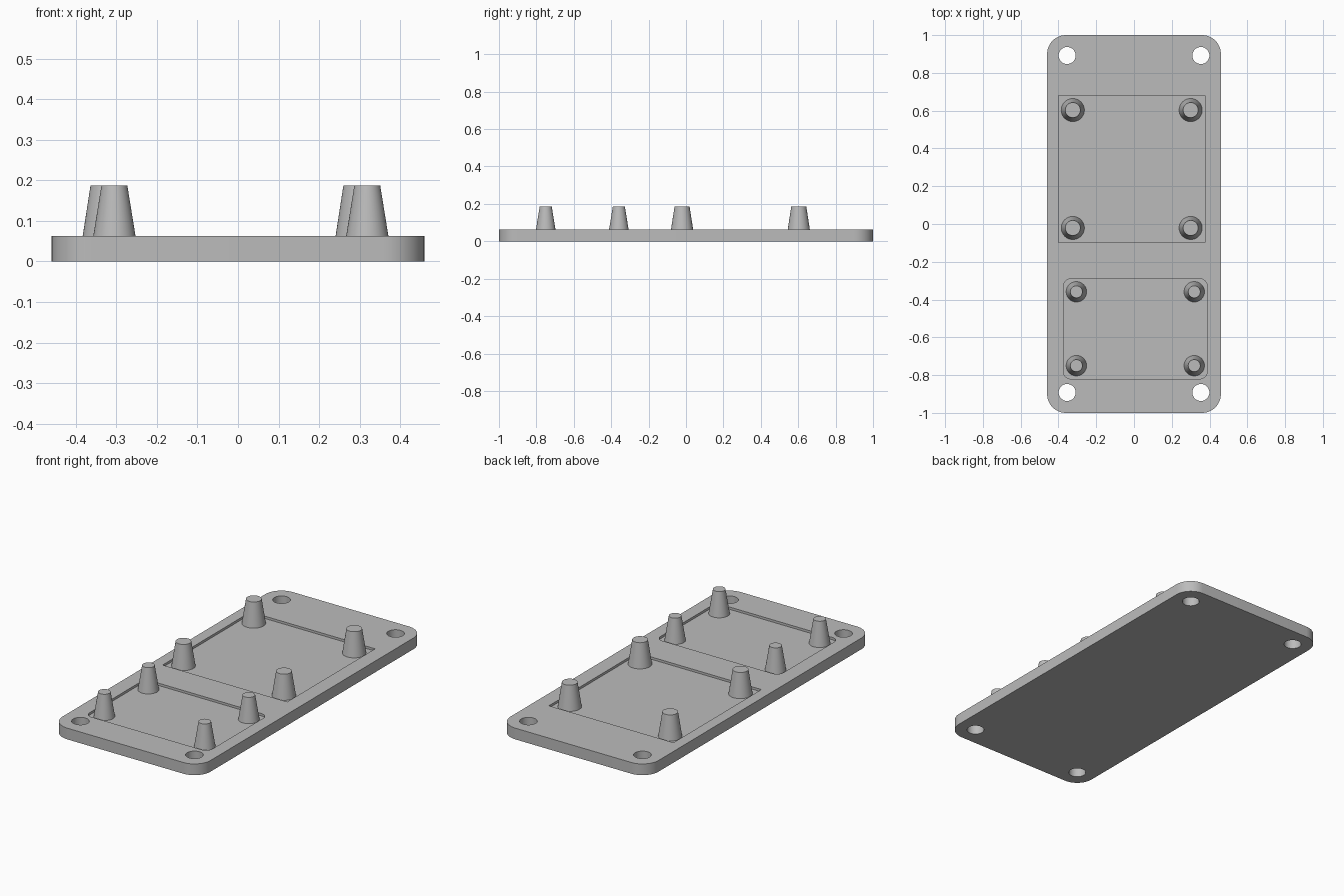
import bpy
import math

if "Cube" in bpy.data.objects:
    bpy.data.objects.remove(bpy.data.objects["Cube"], do_unlink=True)

TOP, FLOOR, PEG_TOP = 0.063, 0.05, 0.187

grey = bpy.data.materials.new("plain_grey")
grey.use_nodes = True
colour = (0.5, 0.5, 0.5, 1)
grey.diffuse_color = colour
grey.node_tree.nodes["Principled BSDF"].inputs["Base Color"].default_value = colour


def prism(name, outline, z0, z1):
    """Extrude a counter-clockwise outline between two heights."""
    n = len(outline)
    verts = [(x, y, z) for z in (z0, z1) for x, y in outline]
    faces = [list(range(n))[::-1], list(range(n, 2 * n))]
    faces += [[i, (i + 1) % n, (i + 1) % n + n, i + n] for i in range(n)]
    mesh = bpy.data.meshes.new(name)
    mesh.from_pydata(verts, [], faces)
    mesh.materials.append(grey)
    obj = bpy.data.objects.new(name, mesh)
    bpy.context.collection.objects.link(obj)
    return obj


def rounded_rect(cx, cy, hx, hy, r, steps=12):
    if r == 0:
        return [(cx + sx * hx, cy + sy * hy)
                for sx, sy in ((1, 1), (-1, 1), (-1, -1), (1, -1))]
    points = []
    for quarter, (sx, sy) in enumerate(((1, 1), (-1, 1), (-1, -1), (1, -1))):
        for k in range(steps + 1):
            a = (quarter + k / steps) * math.pi / 2
            points.append((cx + sx * (hx - r) + r * math.cos(a),
                           cy + sy * (hy - r) + r * math.sin(a)))
    return points


def circle(cx, cy, r, n=40):
    return [(cx + r * math.cos(i * math.tau / n), cy + r * math.sin(i * math.tau / n))
            for i in range(n)]


def activate(obj):
    bpy.ops.object.select_all(action='DESELECT')
    obj.select_set(True)
    bpy.context.view_layer.objects.active = obj


def cut(target, cutter):
    cutter.hide_render = True
    mod = target.modifiers.new("cut", 'BOOLEAN')
    mod.operation = 'DIFFERENCE'
    mod.solver = 'EXACT'
    mod.object = cutter
    activate(target)
    bpy.ops.object.modifier_apply(modifier=mod.name)
    bpy.data.objects.remove(cutter, do_unlink=True)


def smooth(obj):
    activate(obj)
    bpy.ops.object.shade_smooth_by_angle(angle=math.radians(30))


# Base plate with rounded corners
plate = prism("base_plate", rounded_rect(0, 0, 0.46, 1, 0.1), 0, TOP)

# Shallow board recesses: square one at the back, rounded one at the front
cut(plate, prism("back_recess", rounded_rect(-0.012, 0.291, 0.387, 0.39, 0), FLOOR, 0.1))
cut(plate, prism("front_recess", rounded_rect(0.007, -0.555, 0.381, 0.265, 0.04), FLOOR, 0.1))

# Corner mounting holes
for sx in (-1, 1):
    for sy in (-1, 1):
        cut(plate, prism("mounting_hole", circle(sx * 0.354, sy * 0.892, 0.045), -0.1, 0.2))
smooth(plate)

# Tapered pegs: group name, centre x, half spacing, rows, base radius, tip radius
groups = (
    ("back_peg", -0.012, 0.312, (0.603, -0.021), 0.062, 0.04),
    ("front_peg", 0.007, 0.312, (-0.359, -0.75), 0.055, 0.032),
)
sink = 0.005
for name, cx, half, rows, r1, r2 in groups:
    for y in rows:
        for side, sx in (("right", -1), ("left", 1)):
            bpy.ops.mesh.primitive_cone_add(
                vertices=40, radius1=r1, radius2=r2, depth=PEG_TOP - FLOOR + sink,
                location=(cx + sx * half, y, (PEG_TOP + FLOOR - sink) / 2))
            peg = bpy.context.object
            peg.name = f"{name}_{side}"
            peg.data.materials.append(grey)
            smooth(peg)
